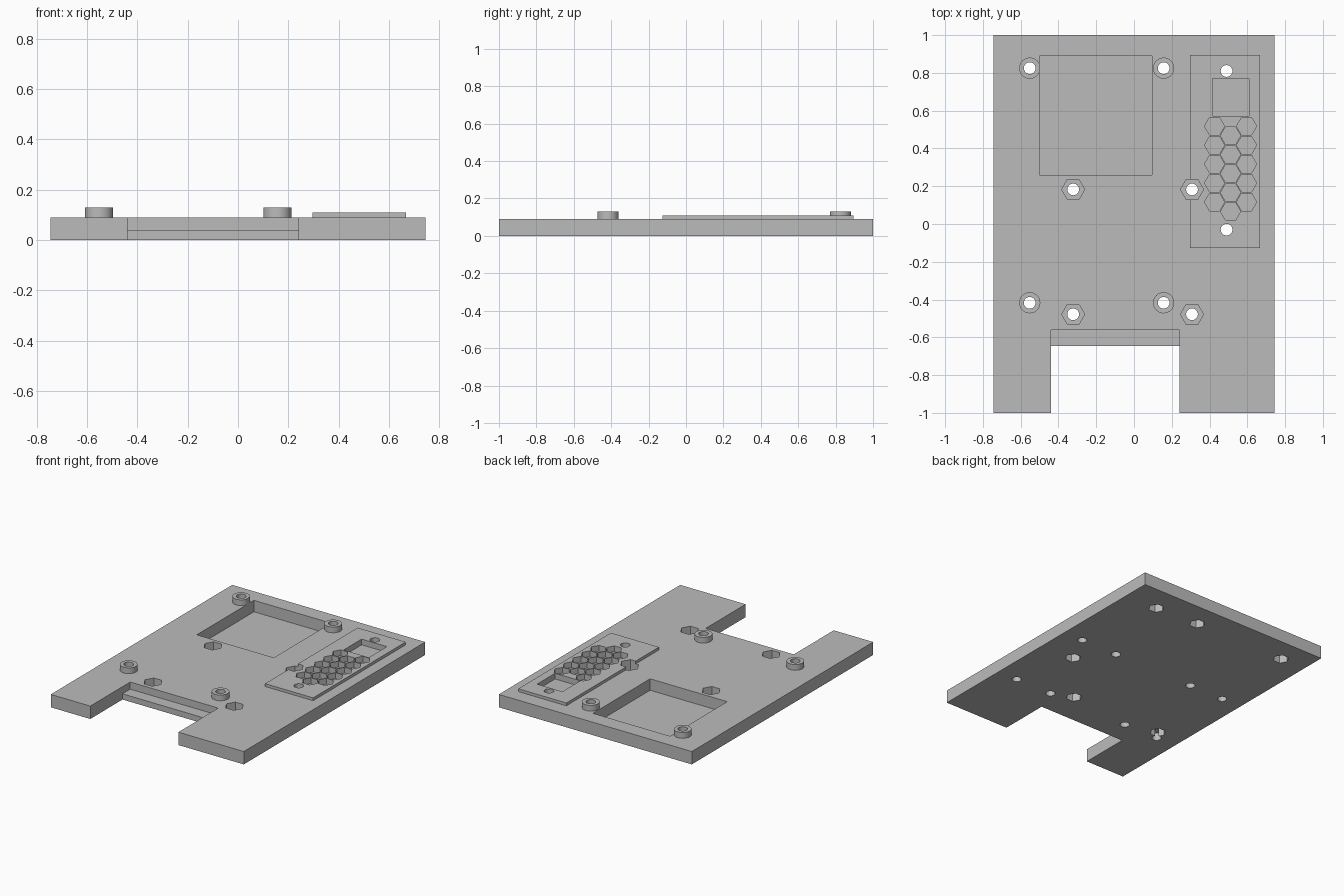
import bpy, bmesh, math

if "Cube" in bpy.data.objects:
    bpy.data.objects.remove(bpy.data.objects["Cube"])

grey = bpy.data.materials.new("mid_grey")
grey.diffuse_color = (0.5, 0.5, 0.5, 1)
grey.use_nodes = True
grey.node_tree.nodes["Principled BSDF"].inputs["Base Color"].default_value = grey.diffuse_color

TOP = 0.09          # plate thickness
PANEL_TOP = 0.11    # raised panel height
BOSS_TOP = 0.13     # standoff height
EPS = 0.02          # overshoot of the cutters


def prism(name, outline, z0, z1):
    """Extrude a flat outline from z0 to z1."""
    bm = bmesh.new()
    face = bm.faces.new([bm.verts.new((x, y, z0)) for x, y in outline])
    ext = bmesh.ops.extrude_face_region(bm, geom=[face])
    for v in ext["geom"]:
        if isinstance(v, bmesh.types.BMVert):
            v.co.z = z1
    bmesh.ops.recalc_face_normals(bm, faces=bm.faces[:])
    mesh = bpy.data.meshes.new(name)
    bm.to_mesh(mesh)
    bm.free()
    mesh.materials.append(grey)
    ob = bpy.data.objects.new(name, mesh)
    bpy.context.scene.collection.objects.link(ob)
    return ob


def rect(x0, x1, y0, y1):
    return [(x0, y0), (x1, y0), (x1, y1), (x0, y1)]


def ngon(c, r, n):
    return [(c[0] + r * math.cos(2 * math.pi * i / n),
             c[1] + r * math.sin(2 * math.pi * i / n)) for i in range(n)]


# Plate with the front notch
plate = prism("base_plate", [
    (-0.745, -1), (-0.44, -1), (-0.44, -0.645), (0.24, -0.645),
    (0.24, -1), (0.745, -1), (0.745, 1), (-0.745, 1)], 0, TOP)

boss_pts = [(x, y) for x in (-0.552, 0.157) for y in (0.825, -0.417)]
nut_pts = [(x, y) for x in (-0.322, 0.307) for y in (0.183, -0.478)]
blind_pts = [(x, y) for x in (-0.592, 0.592) for y in (0.183, -0.478)]
panel_pts = [(0.49, 0.81), (0.49, -0.03)]

adds, cuts = [], []

# Raised panel and round standoffs, sunk into the plate
adds.append(prism("raised_panel", rect(0.297, 0.668, -0.126, 0.895), 0.05, PANEL_TOP))
for p in boss_pts:
    adds.append(prism("standoff", ngon(p, 0.056, 32), 0.05, BOSS_TOP))

# Square pocket, front ledge and panel window
cuts.append(prism("pocket", rect(-0.5, 0.095, 0.26, 0.89), 0.01, 0.2))
cuts.append(prism("ledge", rect(-0.44, 0.24, -0.7, -0.56), 0.04, 0.2))
cuts.append(prism("window", rect(0.415, 0.61, 0.572, 0.77), 0.07, 0.2))

# Honeycomb recesses: three columns, the middle one shifted down
for col in range(3):
    for row in range(5):
        c = (0.426 + 0.085 * col, 0.518 - 0.1005 * row - (0.05 if col == 1 else 0))
        cuts.append(prism("honeycomb", ngon(c, 0.053, 6), 0.07, 0.2))

# Through holes, nut pockets on both sides, blind holes underneath
for p in boss_pts + nut_pts + panel_pts:
    cuts.append(prism("hole", ngon(p, 0.031, 32), -EPS, 0.2))
for p in nut_pts:
    cuts.append(prism("top_nut", ngon(p, 0.061, 6), 0.035, 0.2))
for p in boss_pts + panel_pts:
    cuts.append(prism("bottom_nut", ngon(p, 0.052, 6), -EPS, 0.055))
for p in blind_pts:
    cuts.append(prism("blind_hole", ngon(p, 0.03, 32), -EPS, 0.055))

# Combine everything into one solid
for tools, op in ((adds, 'UNION'), (cuts, 'DIFFERENCE')):
    for t in tools:
        t.hide_render = True
        mod = plate.modifiers.new(t.name, 'BOOLEAN')
        mod.operation = op
        mod.solver = 'EXACT'
        mod.object = t

bpy.context.view_layer.update()
dg = bpy.context.evaluated_depsgraph_get()
solid = bpy.data.meshes.new_from_object(plate.evaluated_get(dg))
plate.modifiers.clear()
plate.data = solid
solid.materials.clear()
solid.materials.append(grey)
for f in solid.polygons:
    f.material_index = 0
for t in adds + cuts:
    bpy.data.objects.remove(t)

# Smooth round walls, sharp edges elsewhere
bpy.ops.object.select_all(action='DESELECT')
plate.select_set(True)
bpy.context.view_layer.objects.active = plate
bpy.ops.object.shade_smooth_by_angle(angle=math.radians(30))
